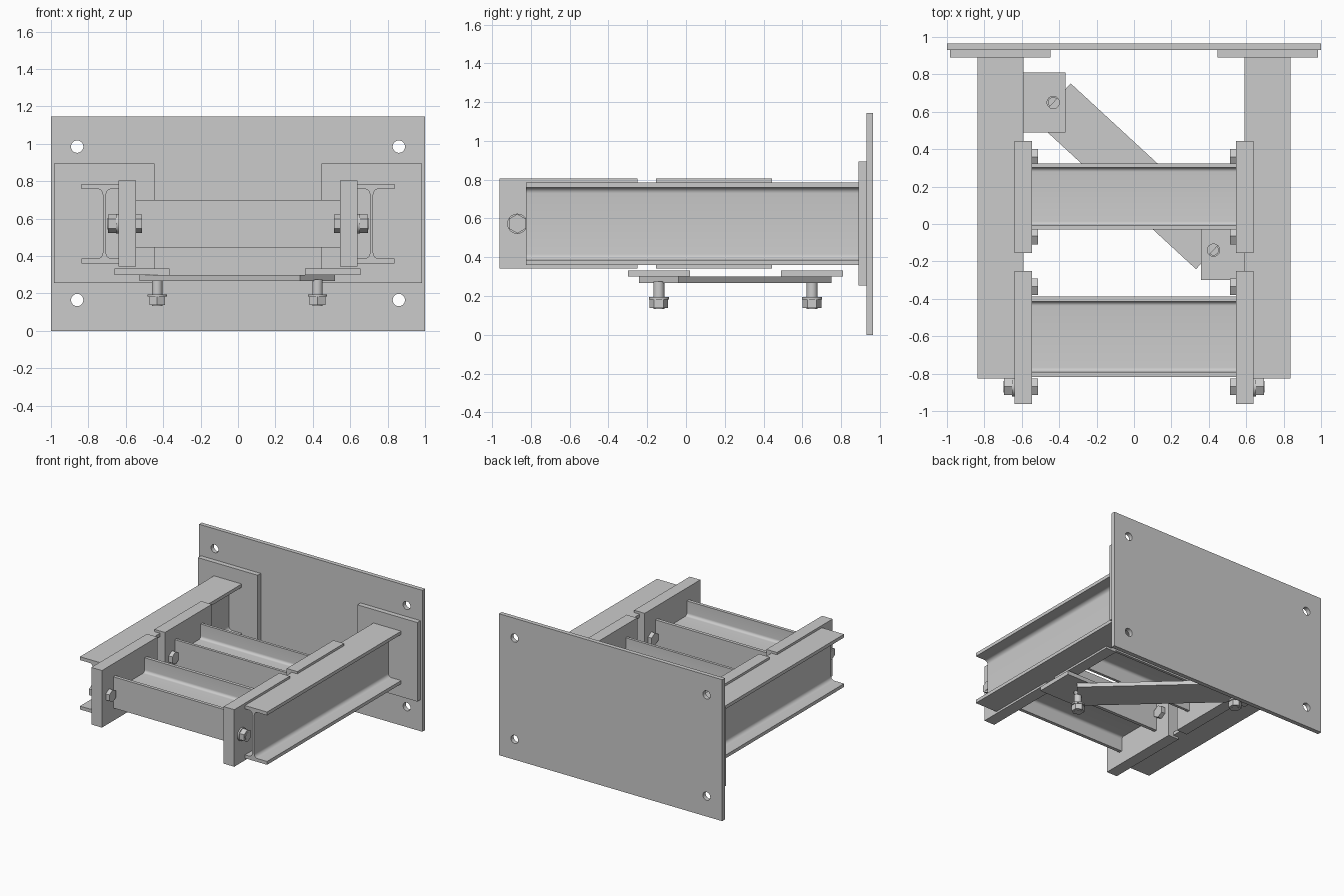
import bpy, bmesh
from math import pi, cos, sin, atan2, hypot
from mathutils import Matrix, Vector

if "Cube" in bpy.data.objects:
    bpy.data.objects.remove(bpy.data.objects["Cube"])


def finish(name, bm, mat=None):
    if mat:
        bm.transform(mat)
    bmesh.ops.recalc_face_normals(bm, faces=bm.faces)
    me = bpy.data.meshes.new(name)
    bm.to_mesh(me)
    bm.free()
    ob = bpy.data.objects.new(name, me)
    bpy.context.collection.objects.link(ob)
    return ob


def smooth(ob):
    bpy.context.view_layer.objects.active = ob
    bpy.ops.object.select_all(action='DESELECT')
    ob.select_set(True)
    bpy.ops.object.shade_smooth_by_angle(angle=0.6)


def box(name, x, y, z, mat=None):
    bm = bmesh.new()
    bmesh.ops.create_cube(bm, size=1)
    lo, hi = Vector((x[0], y[0], z[0])), Vector((x[1], y[1], z[1]))
    bm.transform(Matrix.Translation((lo + hi) / 2) @ Matrix.Diagonal((*(hi - lo), 1)))
    return finish(name, bm, mat)


def drill(ob, points, axis, r=0.033):
    rot = Matrix.Rotation(pi / 2, 4, 'X') if axis == 'Y' else Matrix()
    bm = bmesh.new()
    for p in points:
        bmesh.ops.create_cone(bm, cap_ends=True, segments=32, radius1=r, radius2=r,
                              depth=0.2, matrix=Matrix.Translation(p) @ rot)
    cutter = finish("hole_cutter", bm)
    cutter.hide_render = True
    mod = ob.modifiers.new("holes", 'BOOLEAN')
    mod.object, mod.operation, mod.solver = cutter, 'DIFFERENCE', 'EXACT'
    bpy.context.view_layer.objects.active = ob
    bpy.ops.object.modifier_apply(modifier=mod.name)
    bpy.data.objects.remove(cutter)
    smooth(ob)


def i_beam(name, width, depth, length, mat, flange=0.027, web=0.018, r=0.03):
    """I section with root fillets in XY (depth along Y), extruded along Z."""
    w, d, t, n = width / 2, depth / 2, web / 2, 6
    q = [(w, d), (w, d - flange)]
    for i in range(n + 1):
        a = pi / 2 * (1 + i / n)
        q.append((t + r + r * cos(a), d - flange - r + r * sin(a)))
    right = q + [(x, -y) for x, y in reversed(q)]
    pts = right + [(-x, y) for x, y in reversed(right)]
    bm = bmesh.new()
    f = bm.faces.new([bm.verts.new((x, y, -length / 2)) for x, y in pts])
    ext = bmesh.ops.extrude_face_region(bm, geom=[f])
    bmesh.ops.translate(bm, vec=(0, 0, length),
                        verts=[v for v in ext['geom'] if isinstance(v, bmesh.types.BMVert)])
    smooth(finish(name, bm, mat))


def bolt(name, parts, mat):
    """Stack of (sides, radius, start, end) cylinders along local Z."""
    bm = bmesh.new()
    for sides, r, a, b in parts:
        bmesh.ops.create_cone(bm, cap_ends=True, segments=sides, radius1=r, radius2=r,
                              depth=b - a, matrix=Matrix.Translation((0, 0, (a + b) / 2)))
    smooth(finish(name, bm, mat))


# wall plate with four anchor holes
wall = box("wall_plate", (-1, 1), (0.93, 0.965), (0, 1.145))
drill(wall, [(x, 0.95, z) for x in (-0.86, 0.86) for z in (0.165, 0.985)], 'Y')

ZC = 0.573
to_y = Matrix.Rotation(pi / 2, 4, 'X')
bolt_parts = [(24, 0.052, 0.0475, 0.060), (6, 0.05, 0.060, 0.102),
              (24, 0.03, -0.076, 0.106), (6, 0.05, -0.08, -0.0475)]

for s, side in ((-1, "left"), (1, "right")):
    # main beam and its end plate
    box(side + "_end_plate", sorted((s * 0.447, s * 0.983)), (0.89, 0.93), (0.255, 0.895))
    i_beam(side + "_main_beam", 0.248, 0.427, 1.715,
           Matrix.Translation((s * 0.714, 0.0325, ZC)) @ to_y)
    # thick connection plates with their bolts
    for tag, y0, y1, holes in (("front", -0.962, -0.25, (-0.87, -0.335)),
                               ("rear", -0.155, 0.443, (-0.065, 0.357))):
        box(f"{side}_{tag}_connection_plate", sorted((s * 0.545, s * 0.64)),
            (y0, y1), (0.343, 0.805))
        for i, y in enumerate(holes):
            bolt(f"{side}_{tag}_bolt_{i + 1}", bolt_parts,
                 Matrix.Translation((s * 0.5925, y, ZC)) @ Matrix.Rotation(s * pi / 2, 4, 'Y')
                 @ Matrix.Rotation(pi / 2, 4, 'Z'))

# cross beams, webs lying flat
to_x = Matrix(((0, 0, 1, 0), (0, 1, 0, 0), (1, 0, 0, 0), (0, 0, 0, 1)))
for tag, y0, y1, fl in (("front", -0.817, -0.388, 0.027), ("rear", -0.03, 0.323, 0.022)):
    i_beam(tag + "_cross_beam", 0.253, y1 - y0, 1.1,
           Matrix.Translation((0, (y0 + y1) / 2, ZC)) @ to_x, flange=fl, r=0.022)

# gussets under the main beams, with hanging bolts
A, B = Vector((-0.432, 0.65, 0)), Vector((0.425, -0.14, 0))
for side, p, xr in (("left", A, (-0.66, -0.365)), ("right", B, (0.357, 0.655))):
    g = box(side + "_gusset", xr, (p.y - 0.16, p.y + 0.16), (0.30, 0.333))
    drill(g, [(p.x, p.y, 0.317)], 'Z')
    bolt(side + "_brace_bolt", [(24, 0.028, 0.133, 0.275), (24, 0.052, 0.183, 0.195),
                                (6, 0.048, 0.138, 0.183)], Matrix.Translation(p))

# flat diagonal brace
d = B - A
L = hypot(d.x, d.y)
box("diagonal_brace", (-L / 2, L / 2), (-0.138, 0.138), (0.267, 0.30),
    Matrix.Translation((A + B) / 2) @ Matrix.Rotation(atan2(d.y, d.x), 4, 'Z'))
